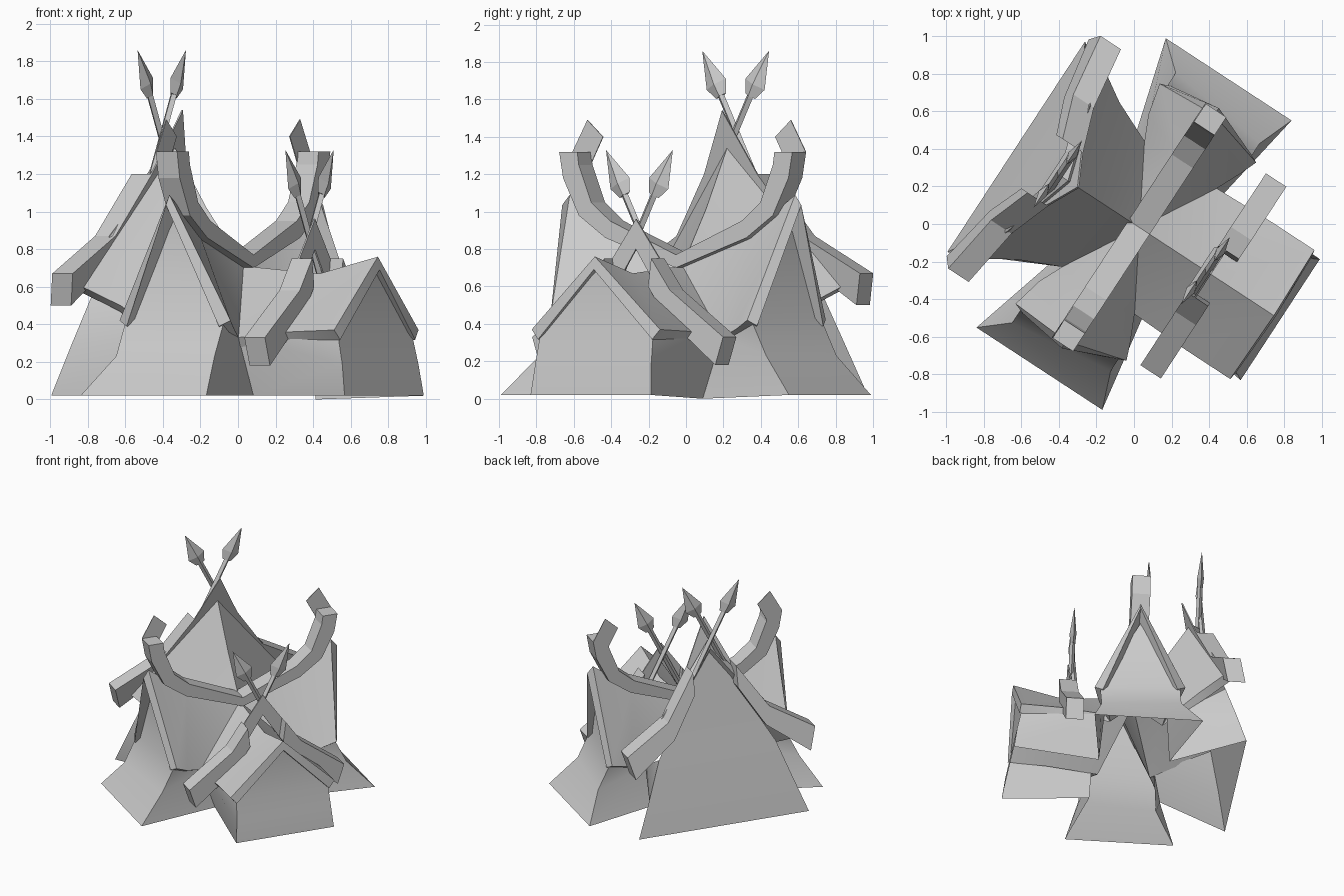
import bpy
import math
from mathutils import Vector

if "Cube" in bpy.data.objects:
    bpy.data.objects.remove(bpy.data.objects["Cube"])

GREY = (0.6, 0.6, 0.6, 1)
mat = bpy.data.materials.new("plain_grey")
mat.use_nodes = True
mat.diffuse_color = GREY
mat.node_tree.nodes["Principled BSDF"].inputs["Base Color"].default_value = GREY

TURN = math.radians(-33.2)  # the whole building stands turned on its plot
BASE = 0.02
MID = 0.035  # the ridge beam runs slightly off the middle


def add_mesh(name, verts, faces, smooth=0):
    mesh = bpy.data.meshes.new(name)
    mesh.from_pydata([tuple(v) for v in verts], [], faces)
    mesh.materials.append(mat)
    obj = bpy.data.objects.new(name, mesh)
    bpy.context.collection.objects.link(obj)
    obj.rotation_euler.z = TURN
    if smooth:
        bpy.ops.object.select_all(action="DESELECT")
        obj.select_set(True)
        bpy.context.view_layer.objects.active = obj
        bpy.ops.object.shade_smooth_by_angle(angle=math.radians(smooth))
    return obj


class Patch:
    """Collects polygons and turns each one to face a given way."""

    def __init__(self):
        self.verts, self.faces = [], []

    def index(self, p):
        for i, q in enumerate(self.verts):
            if (p - q).length < 1e-4:
                return i
        self.verts.append(p)
        return len(self.verts) - 1

    def add(self, points, outward):
        pts = [Vector(p) for p in points]
        normal = Vector()
        for p, q in zip(pts, pts[1:] + pts[:1]):
            normal += p.cross(q)
        if normal.dot(Vector(outward)) < 0:
            pts.reverse()
        self.faces.append([self.index(p) for p in pts])


def bar(name, pairs, a0, a1, lean=0.0):
    """Bent square beam across the building from (upper, lower) profile pairs."""
    verts, faces = [], []
    for top, low in pairs:
        for (b, z), a in ((top, a0), (top, a1), (low, a1), (low, a0)):
            verts.append((a + lean * z, b, z))
    for i in range(len(pairs) - 1):
        for k in range(4):
            n = (k + 1) % 4
            faces.append((4 * i + k, 4 * i + n, 4 * i + 4 + n, 4 * i + 4 + k))
    last = 4 * len(pairs) - 4
    faces += [(3, 2, 1, 0), (last, last + 1, last + 2, last + 3)]
    return add_mesh(name, verts, faces)


def flipped(pairs):
    return [((-t[0], t[1]), (-l[0], l[1])) for t, l in pairs]


def mirrored(half):
    return flipped(half[:0:-1]) + half


# Each wing: outward axis, then (distance, half width, height) of its points
END = dict(foot=(.92, .40, BASE), kink=(.76, .29, .23), mid=(.66, .29, .43),
           peak=(.68, 0, .95), ridge=(.72, 0, 1.09), saddle=(.42, 0, .87),
           eave=(.665, .33, .42), inner=(.53, .29, .37), skew=MID)
WINGS = {
    "back": dict(END, axis=(0, 1)),
    "front": dict(END, axis=(0, -1)),
    "tall": dict(axis=(-1, 0), foot=(.75, .67, BASE), kink=(.69, .565, .29),
                 mid=(.62, .46, .57), peak=(.44, 0, 1.35), ridge=(.42, 0, 1.37),
                 saddle=(.20, 0, 1.02), eave=(.61, .62, .61), inner=(.42, .50, .50), skew=0),
    "low": dict(axis=(1, 0), foot=(.93, .385, BASE), kink=(.905, .37, .19),
                mid=(.87, .36, .35), peak=(.87, 0, .69), ridge=(.89, 0, .76),
                saddle=(.52, 0, .67), eave=(.88, .41, .37), inner=(.60, .41, .36), skew=0),
}

CENTRE = (MID, 0, .71)
roof = Patch()
for name, w in WINGS.items():
    ax, ay = w["axis"]
    out = Vector((ax, ay, 0))

    def place(key, side):
        d, s, z = w[key]
        p = Vector((ax * d - ay * s * side, ay * d + ax * s * side, z))
        if key in ("mid", "eave", "kink"):  # the end wings are cut slightly askew
            p -= w["skew"] * out * math.copysign(1, p.x)
        if key != "foot":
            p.x += w["skew"]
        return p

    walls = Patch()
    # Gable: flared foot, upright middle and a triangle on top
    for low, high in (("foot", "kink"), ("kink", "mid")):
        walls.add([place(low, 1), place(high, 1), place(high, -1), place(low, -1)], out)
    walls.add([place("mid", 1), place("peak", 1), place("mid", -1)], out)

    for side in (1, -1):
        across = Vector((-ay, ax, 0)) * side
        sx, sy, _ = out + across
        valley = (MID + math.copysign(.23, sx), math.copysign(.40, sy), .33)
        ground = (MID + math.copysign(.26, sx), math.copysign(.30, sy),
                  0 if sx > 0 and sy > 0 else BASE)
        # Side wall running in to the valley between two wings
        walls.add([place("foot", side), ground, valley, place("kink", side)], across)
        walls.add([place("kink", side), valley, place("mid", side)], across)
        # Half of this wing's roof
        r, s, e, i = (place(k, side) for k in ("ridge", "saddle", "eave", "inner"))
        up = (0, 0, 1)
        roof.add([r, s, i, e], up)
        roof.add([s, valley, i], up)
        roof.add([s, CENTRE, valley], up)
    add_mesh(name + "_wing_walls", walls.verts, walls.faces, 30)

roof_obj = add_mesh("roof", roof.verts, roof.faces, 55)
thick = roof_obj.modifiers.new("thickness", "SOLIDIFY")
thick.thickness = .07
thick.offset = -1
crisp = roof_obj.modifiers.new("crisp_edges", "EDGE_SPLIT")
crisp.split_angle = math.radians(55)

# Sagging ridge beam whose ends curl up, each with a thin hooked plate
horn = [((0, .77), (0, .70)), ((.42, .95), (.45, .86)), ((.54, 1.05), (.62, .98)),
        ((.62, 1.25), (.72, 1.18)), ((.63, 1.32), (.745, 1.32))]
hook = [((.63, 1.25), (.745, 1.32)), ((.55, 1.40), (.65, 1.49))]
bar("ridge_beam", mirrored(horn), MID - .07, MID + .065)
bar("back_hook", hook, MID - .07, MID - .064)
bar("front_hook", flipped(hook), MID - .07, MID - .064)

# Bent gable beams, joined at the top by a thin peaked plate
tall_beam = [((.17, 1.20), (.17, 1.04)), ((.40, .87), (.36, .74)), ((.74, .67), (.69, .50))]
tall_peak = [((0, 1.54), (0, 1.34)), ((.17, 1.20), (.17, 1.04))]
bar("tall_back_beam", tall_beam, -.865, -.735, .25)
bar("tall_front_beam", flipped(tall_beam), -.865, -.735, .25)
bar("tall_peak_plate", mirrored(tall_peak), -.745, -.735, .25)

low_beam = [((.15, .75), (.13, .60)), ((.27, .58), (.24, .44)), ((.61, .33), (.56, .18))]
low_peak = [((0, .96), (0, .80)), ((.15, .75), (.13, .60))]
bar("low_back_beam", low_beam, .44, .57)
bar("low_front_beam", flipped(low_beam), .44, .57)
bar("low_peak_plate", mirrored(low_peak), .48, .49)


def spear(name, tip, butt, sides=4):
    """Shaft and flat faceted head, turned around one axis."""
    tip, butt = Vector(tip), Vector(butt)
    length = (tip - butt).length
    axis = (tip - butt).normalized()
    wide = axis.cross(Vector((1, 0, 0)))
    rings = [(0, .02, .02), (length - .27, .02, .02),
             (length - .27, .035, .02), (length - .20, .068, .025)]
    verts, faces = [], []
    for h, r, thin in rings:
        for k in range(sides):
            t = math.tau * k / sides
            verts.append(butt + axis * h + wide * r * math.cos(t)
                         + Vector((thin * math.sin(t), 0, 0)))
    verts.append(tip)
    for i in range(len(rings)):
        for k in range(sides):
            a, b = i * sides + k, i * sides + (k + 1) % sides
            if i < len(rings) - 1:
                faces.append((b, a, a + sides, b + sides))
            else:
                faces.append((b, a, len(verts) - 1))
    faces.append(tuple(range(sides)))
    add_mesh(name, verts, faces)


# Crossed spears over both gables
for label, a, top in (("tall", -.485, 1.86), ("low", .455, 1.33)):
    for side, word in ((1, "back"), (-1, "front")):
        depth = a + .01 * side
        spear(f"{label}_{word}_spear", (depth, .22 * side, top),
              (depth, -.13 * side, top - .70))
